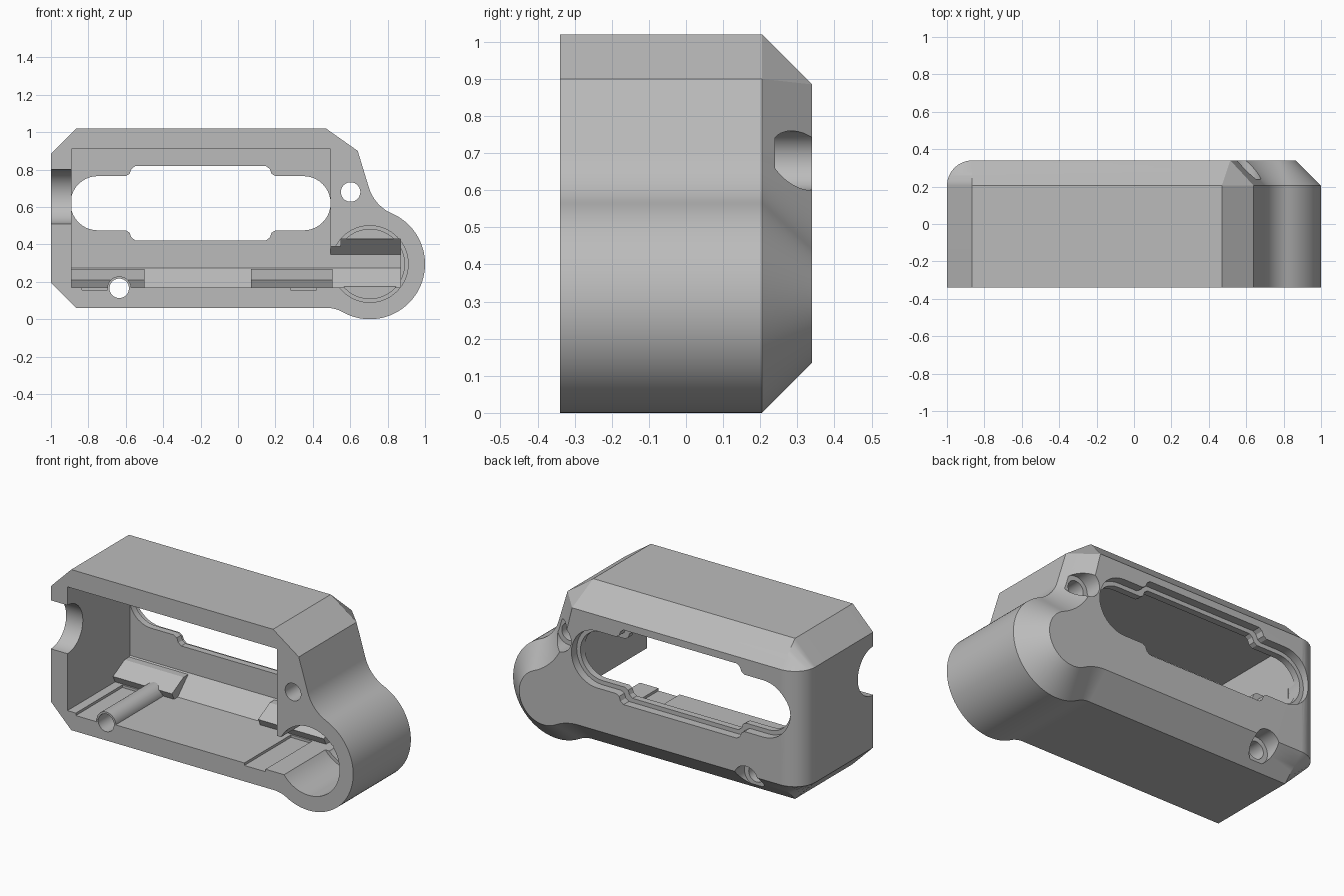
import bpy, bmesh
from math import pi, cos, sin, sqrt, atan2, radians
from mathutils import Vector

cube = bpy.data.objects.get("Cube")
if cube:
    bpy.data.objects.remove(cube)

grey = bpy.data.materials.new("plain grey")
grey.use_nodes = True
colour = (0.5, 0.5, 0.5, 1)
grey.diffuse_color = colour
grey.node_tree.nodes["Principled BSDF"].inputs["Base Color"].default_value = colour

FRONT, EDGE, BACK, INSET = -0.34, 0.205, 0.34, 0.135


def loft(name, rings):
    """Closed solid through rings with equal point counts."""
    bm = bmesh.new()
    loops = [[bm.verts.new(p) for p in ring] for ring in rings]
    n = len(loops[0])
    for a, b in zip(loops, loops[1:]):
        for i in range(n):
            j = (i + 1) % n
            bm.faces.new((a[i], a[j], b[j], b[i]))
    bm.faces.new(loops[0][::-1])
    bm.faces.new(loops[-1])
    bmesh.ops.remove_doubles(bm, verts=bm.verts, dist=1e-5)
    bmesh.ops.recalc_face_normals(bm, faces=bm.faces)
    mesh = bpy.data.meshes.new(name)
    bm.to_mesh(mesh)
    bm.free()
    mesh.materials.append(grey)
    obj = bpy.data.objects.new(name, mesh)
    bpy.context.collection.objects.link(obj)
    return obj


def along_y(name, profile, y0, y1):
    return loft(name, [[(x, y, z) for x, z in profile] for y in (y0, y1)])


def along_x(name, profile, x0, x1):
    return loft(name, [[(x, y, z) for y, z in profile] for x in (x0, x1)])


def arc(c, r, a0, a1, n):
    return [(c[0] + r * cos(a0 + (a1 - a0) * i / n),
             c[1] + r * sin(a0 + (a1 - a0) * i / n)) for i in range(n + 1)]


def disc(c, r, n=48):
    return arc(c, r, 0, 2 * pi, n)[:-1]


def rect(x0, x1, z0, z1):
    return [(x0, z0), (x1, z0), (x1, z1), (x0, z1)]


def combine(body, tool, operation="DIFFERENCE"):
    mod = body.modifiers.new(tool.name, "BOOLEAN")
    mod.operation, mod.object, mod.solver = operation, tool, "EXACT"
    bpy.context.view_layer.objects.active = body
    bpy.ops.object.modifier_apply(modifier=mod.name)
    bpy.data.objects.remove(tool)


# Outer outline: box, sloped shoulder and round barrel joined by fillets
C, R = Vector((0.705, 0.295)), 0.295
shoulder = Vector((0.64, 0.9))
down = Vector((0.07, -0.23)).normalized()
out = Vector((-down.y, down.x))
R1, R2 = 0.22, 0.17
start = shoulder + out * R1 - C
b = start.dot(down)
F1 = C + start + down * (-b - sqrt(b * b - start.length_squared + (R + R1) ** 2))
dz = C.y - 0.06 + R2
F2 = Vector((C.x - sqrt((R + R2) ** 2 - dz * dz), 0.06 - R2))


def ang(v):
    return atan2(v.y, v.x)


def outline(t):
    d = INSET * t
    left = -1 + INSET * (1 - sqrt(max(0, 1 - t * t)))
    mix = lambda p, q: tuple(Vector(p).lerp(Vector(q), t))
    pts = [(left, 0.195), (left, 0.885),
           mix((-0.865, 1.02), (-0.865, 0.885)),
           mix((0.47, 1.02), (0.515, 0.885)),
           mix(shoulder, (0.515, 0.885))]
    pts += arc(F1, R1 + d, ang(-out) + 2 * pi, ang(C - F1) + 2 * pi, 12)
    pts += arc(C, R - d, ang(F1 - C), ang(F2 - C), 48)[1:]
    pts += arc(F2, R2 + d, ang(C - F2), pi / 2, 8)[1:]
    return pts + [(-0.865, 0.06 + d)]


steps = [sin(pi / 2 * i / 8) for i in range(9)]
levels = [(FRONT, 0)] + [(EDGE + (BACK - EDGE) * t, t) for t in steps]
body = loft("housing", [[(x, y, z) for x, z in outline(t)] for y, t in levels])

# Main cavity with a sloped rear floor edge
combine(body, along_x("cavity", [(-0.4, 0.17), (0.145, 0.17), (0.25, 0.275),
                                 (0.25, 0.91), (-0.4, 0.91)], -0.89, 0.495))

# Barrel bore with a step, and the channel that joins it to the cavity
combine(body, along_y("bore", disc(C, 0.205, 64), -0.4, 0.05))
combine(body, along_y("bore_step", disc(C, 0.185, 64), 0, 0.15))
for top, x0, x1 in ((0.39, 0.45, 0.8), (0.43, 0.55, 0.87)):
    combine(body, along_x("channel", [(-0.4, 0.17), (0.145, 0.17), (0.25, 0.275), (0.25, 0.345),
                                      (0.595 - top, top), (-0.4, top)], x0, x1))
combine(body, along_y("key_slot", rect(0.8, 0.94, 0.225, 0.36), -0.3, -0.2))

# Shallow floor grooves
for x in (-0.765, 0.35):
    combine(body, along_y("groove", rect(x - 0.07, x + 0.07, 0.155, 0.2), -0.4, 0.1))


# Rear window: rounded slot with a taller middle, and a shallow rim
def window(e):
    r, cz, x0, x1 = 0.145, 0.62, -0.75, 0.35
    half = [(-0.60, r), (-0.58, r + 0.012), (-0.57, r + 0.038), (-0.55, r + 0.053)]
    mid = x0 + x1
    top = [(x - e, cz + z + e) for x, z in half]
    top += [(mid - x + e, cz + z + e) for x, z in reversed(half)]
    bottom = [(x, 2 * cz - z) for x, z in reversed(top)]
    return (arc((x0, cz), r + e, 1.5 * pi, 0.5 * pi, 20) + top
            + arc((x1, cz), r + e, 0.5 * pi, -0.5 * pi, 20) + bottom)


combine(body, along_y("window", window(0), 0.2, 0.4))
combine(body, along_y("window_rim", window(0.025), 0.29, 0.4))

# Side port open to the front
combine(body, along_x("side_port", disc((FRONT, 0.655), 0.145), -1.1, -0.8))

# Inner ledges at the rear of the floor
for x0, x1 in ((-0.9, -0.5), (0.07, 0.505)):
    combine(body, along_x("ledge", [(0.27, 0.15), (0.27, 0.268), (0.2, 0.268),
                                    (0.09, 0.21), (0.12, 0.15)], x0, x1), "UNION")

# Screw tube, screw holes and their head recesses
low, high = (-0.635, 0.165), (0.602, 0.68)
combine(body, along_y("screw_tube", disc(low, 0.064), FRONT + 0.002, 0.27), "UNION")
for spot in (low, high):
    combine(body, along_y("screw_hole", disc(spot, 0.052), -0.5, 0.5))
    combine(body, along_y("screw_recess", disc(spot, 0.08), 0.24, 0.5))

# Shading
bpy.ops.object.select_all(action="DESELECT")
body.select_set(True)
bpy.context.view_layer.objects.active = body
bpy.ops.object.shade_smooth_by_angle(angle=radians(25))
normals = body.modifiers.new("even_shading", "WEIGHTED_NORMAL")
normals.keep_sharp = True
